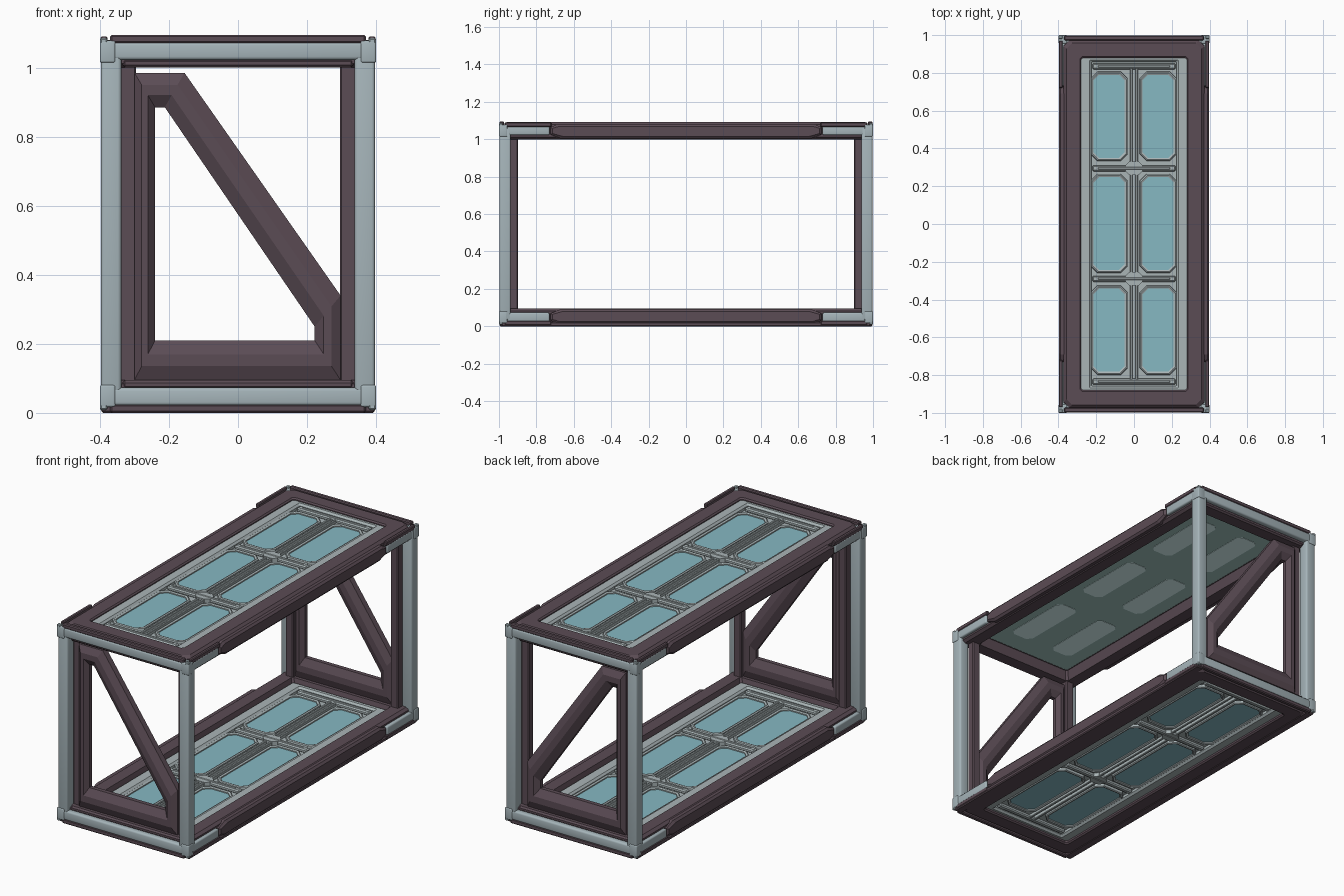
import bpy, bmesh, math
from mathutils import Vector

if "Cube" in bpy.data.objects:
    bpy.data.objects.remove(bpy.data.objects["Cube"])

H = 1.095  # overall height


def material(name, rgb):
    m = bpy.data.materials.new(name)
    m.diffuse_color = (*rgb, 1)
    m.use_nodes = True
    m.node_tree.nodes["Principled BSDF"].inputs["Base Color"].default_value = m.diffuse_color
    return m


DARK = material("dark_metal", (0.105, 0.072, 0.09))
STEEL = material("pale_steel", (0.38, 0.46, 0.49))
PLATE = material("grey_plate", (0.40, 0.46, 0.47))
LINER = material("dark_teal", (0.36, 0.56, 0.53))
GLASS = material("blue_glass", (0.24, 0.48, 0.54))
LIGHT_GLASS = material("light_blue_glass", (0.75, 1.0, 1.0))


def finish(name, bm, mat, smooth=False):
    bmesh.ops.recalc_face_normals(bm, faces=bm.faces)
    me = bpy.data.meshes.new(name)
    bm.to_mesh(me)
    bm.free()
    me.materials.append(mat)
    ob = bpy.data.objects.new(name, me)
    bpy.context.collection.objects.link(ob)
    if smooth:
        bpy.ops.object.select_all(action='DESELECT')
        ob.select_set(True)
        bpy.context.view_layer.objects.active = ob
        bpy.ops.object.shade_smooth_by_angle(angle=math.radians(40))
    return ob


def box(name, x, y, z, mat, bevel=0.0, seg=1):
    """Box from three (low, high) ranges, edges optionally bevelled."""
    bm = bmesh.new()
    bmesh.ops.create_cube(bm, size=1)
    for v in bm.verts:
        v.co = [(r[0] + r[1]) / 2 + c * abs(r[1] - r[0]) for r, c in zip((x, y, z), v.co)]
    if bevel:
        bmesh.ops.bevel(bm, geom=bm.edges[:], offset=bevel, segments=seg,
                        profile=0.5, affect='EDGES')
    return finish(name, bm, mat, seg > 1)


def loft(name, loops, mat, ring=False):
    """Skin between point loops; ring joins last to first, otherwise caps the ends."""
    bm = bmesh.new()
    rows = [[bm.verts.new(p) for p in lp] for lp in loops]
    n = len(rows[0])
    pairs = list(zip(rows, rows[1:])) + ([(rows[-1], rows[0])] if ring else [])
    for a, b in pairs:
        for i in range(n):
            j = (i + 1) % n
            bm.faces.new((a[i], a[j], b[j], b[i]))
    if not ring:
        bm.faces.new(rows[0])
        bm.faces.new(rows[-1])
    return finish(name, bm, mat)


def octagon(hx, hy, c, z, cx=0, cy=0):
    pts = [(hx, hy - c), (hx - c, hy), (c - hx, hy), (-hx, hy - c),
           (-hx, c - hy), (c - hx, -hy), (hx - c, -hy), (hx, c - hy)]
    return [(cx + x, cy + y, z) for x, y in pts]


def span(s, a, b):
    return tuple(sorted((s * a, s * b)))


def panel(tag, base, s):
    """Window panel whose border lies at height base, facing up (s=1) or down (s=-1)."""
    def d(a, b):
        return tuple(sorted((base - s * a, base - s * b)))
    box(tag + "_floor", (-.285, .285), (-.885, .885), d(.024, .027), PLATE)
    loops = [octagon(hx, hy, .004, base - s * k) for hx, hy, k in
             [(.285, .885, .026), (.285, .885, 0), (.236, .868, 0), (.226, .858, .01), (.226, .858, .026)]]
    loft(tag + "_border", loops, PLATE, True)
    # centre ribs, cross ribs and end bars
    for sx in (-1, 1):
        box(tag + "_centre_rib", span(sx, .008, .022), (-.85, .85), d(.006, .026), PLATE, .003)
    for y in (-.835, -.29, .295, .835):
        box(tag + "_cross_rib", (-.22, .22), (y - .016, y + .016), d(.004, .026), PLATE, .006)
        box(tag + "_rib_cap", (-.19, .19), (y - .006, y + .006), d(0, .01), PLATE, .003)
    for y in (-.29, .295):
        loft(tag + "_rib_joint", [octagon(.045, .035, .02, base - s * k, 0, y) for k in (.026, .003)], PLATE)
    # framed glass windows
    for cx in (-.132, .128):
        for cy, hy in ((-.562, .226), (.003, .252), (.57, .226)):
            prof = [(.011, .026), (.009, .012), (.003, .008), (-.006, .012), (-.006, .026)]
            loft(tag + "_window_bezel", [octagon(.088 + o, hy + o, .032 + o * .5, base - s * k, cx, cy)
                                         for o, k in prof], PLATE, True)
            loft(tag + "_window_glass", [octagon(.083, hy - .005, .031, base - s * k, cx, cy)
                                         for k in (.026, .018)], GLASS)


panel("roof", 1.08, 1)
panel("floor_top", .075, 1)
panel("floor_underside", .02, -1)

# flat liner under the roof with the glass showing through
box("roof_liner", (-.285, .285), (-.885, .885), (1.051, 1.055), LINER)
for cx in (-.135, .135):
    for cy in (-.565, .003, .57):
        loft("roof_liner_glass", [octagon(.065, .2, .025, z, cx, cy) for z in (1.0495, 1.053)], LIGHT_GLASS)

# dark frames, rails and steel edging for both levels
FRAME = [(.28, .88, .01, 1.05), (.28, .88, .01, 1.085), (.287, .887, .012, 1.092),
         (.358, .958, .03, 1.092), (.373, .972, .03, 1.078), (.38, .972, .03, 1.012),
         (.365, .95, .02, 1.0), (.30, .90, .01, 1.0), (.285, .885, .01, 1.05)]
for level, up in (("upper", True), ("lower", False)):
    def zz(a, b=None):
        f = (lambda v: v) if up else (lambda v: H - v)
        return f(a) if b is None else tuple(sorted((f(a), f(b))))

    loft(level + "_frame", [octagon(hx, hy, c, zz(z)) for hx, hy, c, z in FRAME], DARK, True)
    if not up:  # continuous foot rim along the sides
        for sx in (-1, 1):
            box("foot_rim", span(sx, .35, .396), (-.985, .985), (0, .022), DARK, .005)
    for sx in (-1, 1):
        # side rail with tapered ends
        prof = [(.67, 1.004), (.725, 1.026), (.725, 1.064), (.69, 1.08)]
        prof += [(-y, z) for y, z in reversed(prof)]
        loft(level + "_side_rail", [[(sx * x, y * k, zz(1.043 + (z - 1.043) * m)) for y, z in prof]
                                    for x, k, m in ((.35, 1, 1), (.388, 1, 1), (.398, .985, .7))], DARK)
        for sy in (-1, 1):
            box(level + "_corner_bracket", span(sx, .355, .396), span(sy, .73, .985),
                zz(1.022, 1.07), STEEL, .008, 3)
            box(level + "_corner_block", span(sx, .355, .4), span(sy, .955, 1),
                zz(1.014, 1.078), STEEL, .006, 3)
            box(level + "_corner_strip", span(sx, .378, .398), span(sy, .72, .97),
                zz(1.066, 1.09), DARK, .004)
            box(level + "_corner_cap", span(sx, .378, .4), span(sy, .98, 1),
                zz(1.07, 1.086), STEEL, .004)
    for sy in (-1, 1):
        box(level + "_end_bar", (-.37, .37), span(sy, .95, .998), zz(1.022, 1.074), STEEL, .01, 3)
        box(level + "_end_strip", (-.37, .37), span(sy, .972, .997), zz(1.07, H), DARK, .005)
        box(level + "_end_lip", (-.335, .335), span(sy, .93, .975), zz(1.0, 1.026), DARK, .008)

# posts at the four corners
for sx in (-1, 1):
    for sy in (-1, 1):
        box("corner_post", span(sx, .338, .397), span(sy, .937, .997), (.03, H - .03), STEEL, .01, 3)
        box("inner_post", span(sx, .295, .342), span(sy, .898, .942), (.09, 1.005), DARK, .005)

# triangular end braces: outer and inner outlines joined by a ridged section
OUTER = [(-.30, .095), (-.30, .985), (-.155, .985), (.297, .34), (.297, .095)]
INNER = [(-.24, .21), (-.24, .885), (-.212, .885), (.222, .25), (.222, .21)]
SECTION = [(0, .918), (0, .95), (.35, .968), (.65, .968), (1, .945), (1, .922), (.65, .903), (.35, .903)]
for sy in (-1, 1):
    loops = []
    for t, y in SECTION:
        pts = [Vector(o).lerp(Vector(i), t) for o, i in zip(OUTER, INNER)]
        loops.append([(p.x, sy * y, p.y) for p in pts])
    loft("end_brace", loops, DARK, True)
